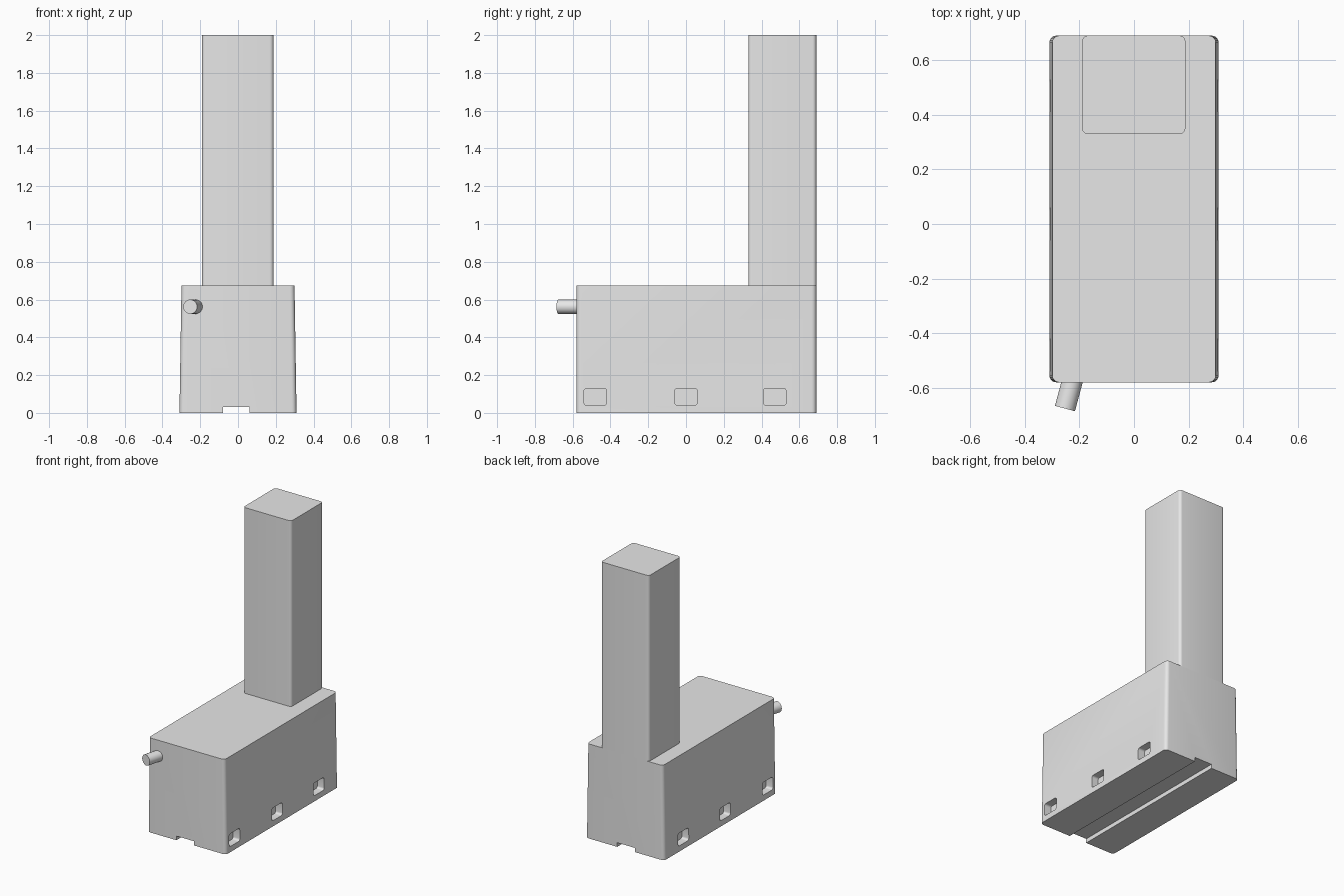
import bpy, bmesh, math
from mathutils import Vector, Matrix

cube = bpy.data.objects.get("Cube")
if cube:
    bpy.data.objects.remove(cube, do_unlink=True)

grey = bpy.data.materials.new("light_grey")
grey.use_nodes = True
grey.diffuse_color = (0.8, 0.8, 0.8, 1)
grey.node_tree.nodes["Principled BSDF"].inputs["Base Color"].default_value = (0.8, 0.8, 0.8, 1)


def make_object(name, bm):
    mesh = bpy.data.meshes.new(name)
    bm.to_mesh(mesh)
    bm.free()
    mesh.materials.append(grey)
    obj = bpy.data.objects.new(name, mesh)
    bpy.context.collection.objects.link(obj)
    return obj


def box(name, low, high, radius=0, axis=2, taper=1):
    """Box whose edges along one axis are rounded; taper narrows the top in x."""
    low, high = Vector(low), Vector(high)
    bm = bmesh.new()
    bmesh.ops.create_cube(bm, size=1)
    size, centre = high - low, (low + high) / 2
    for v in bm.verts:
        v.co = Vector(a * b for a, b in zip(v.co, size)) + centre
    if radius:
        edges = [e for e in bm.edges
                 if abs((e.verts[0].co - e.verts[1].co)[axis]) > size[axis] * 0.9]
        bmesh.ops.bevel(bm, geom=edges, offset=radius, segments=5,
                        profile=0.5, affect='EDGES')
    for v in bm.verts:
        if v.co.z > centre.z:
            v.co.x *= taper
    return make_object(name, bm)


def cut(target, cutter):
    mod = target.modifiers.new("cut", 'BOOLEAN')
    mod.operation = 'DIFFERENCE'
    mod.solver = 'EXACT'
    mod.object = cutter
    select(target)
    bpy.ops.object.modifier_apply(modifier=mod.name)
    bpy.data.objects.remove(cutter, do_unlink=True)


def select(obj):
    bpy.ops.object.select_all(action='DESELECT')
    obj.select_set(True)
    bpy.context.view_layer.objects.active = obj


# Tapered body with rounded upright edges
body = box("body", (-0.31, -0.58, 0), (0.31, 0.69, 0.675), 0.025, taper=0.965)

# Channel along the underside
cut(body, box("channel_cutter", (-0.08, -1, -0.1), (0.06, 1, 0.03)))

# Three rounded pockets in each side
for side in (-1, 1):
    for y in (-0.48, 0, 0.47):
        x = sorted((side * 0.255, side * 0.4))
        cut(body, box("pocket_cutter", (x[0], y - 0.06, 0.04),
                      (x[1], y + 0.06, 0.13), 0.015, axis=0))

# Tall tower at the back
tower = box("tower", (-0.19, 0.33, 0.675), (0.188, 0.69, 2), 0.02)

# Short angled pipe on the front
tip, direction = Vector((-0.253, -0.676, 0.562)), Vector((-0.26, -0.966, 0)).normalized()
length = 0.15
bm = bmesh.new()
bmesh.ops.create_cone(bm, cap_ends=True, segments=32, radius1=0.038,
                      radius2=0.038, depth=length)
turn = direction.to_track_quat('Z', 'Y').to_matrix().to_4x4()
bm.transform(Matrix.Translation(tip - direction * length / 2) @ turn)
pipe = make_object("pipe", bm)

for obj in (body, tower, pipe):
    select(obj)
    bpy.ops.object.shade_smooth_by_angle(angle=math.radians(30))
